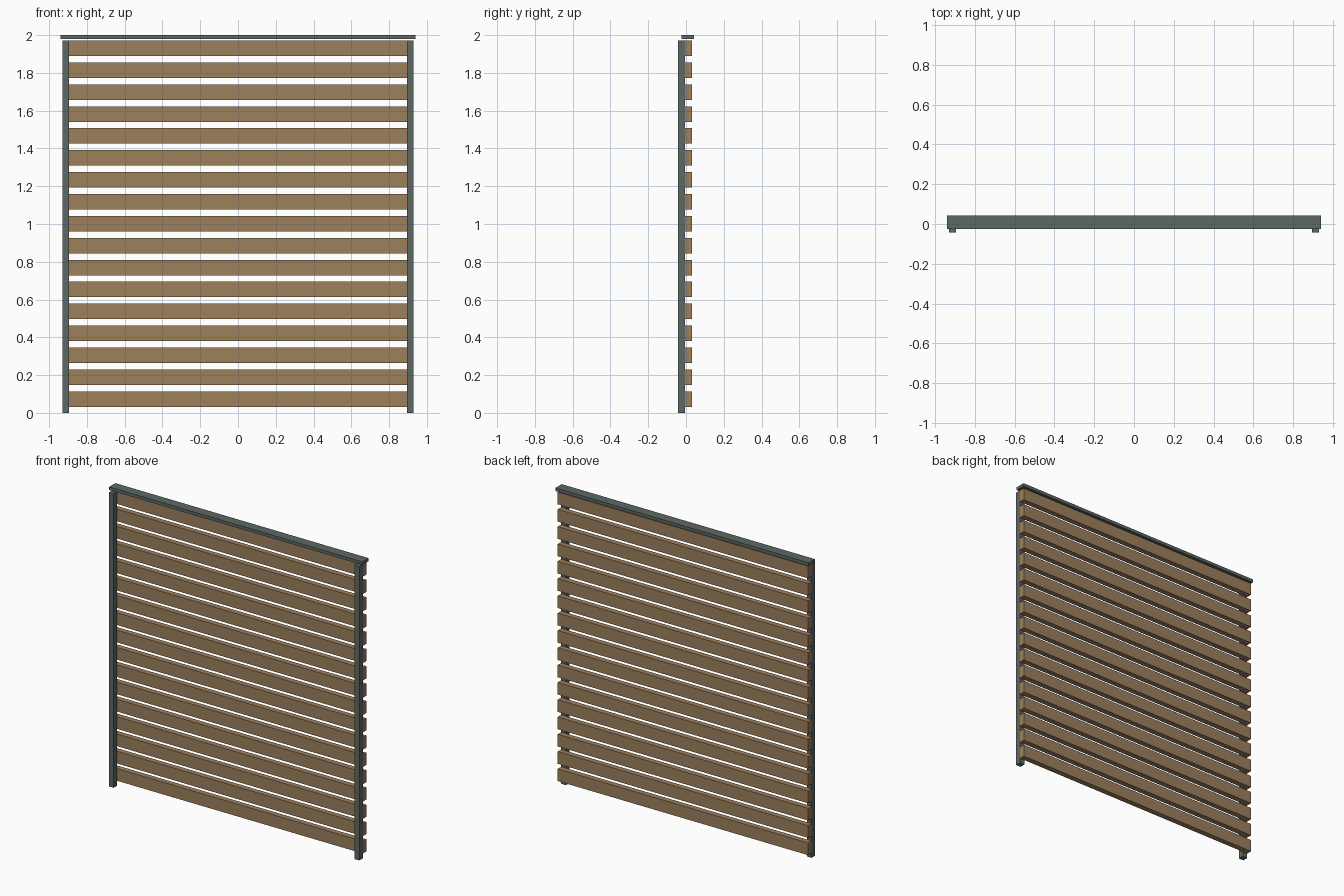
import bpy
import bmesh
from mathutils import Matrix, Vector

cube = bpy.data.objects.get("Cube")
if cube:
    bpy.data.objects.remove(cube, do_unlink=True)


def make_material(name, rgb):
    mat = bpy.data.materials.new(name)
    mat.use_nodes = True
    mat.diffuse_color = (*rgb, 1)
    mat.node_tree.nodes["Principled BSDF"].inputs["Base Color"].default_value = (*rgb, 1)
    return mat


def box(name, low, high, mat):
    """Axis-aligned box between two corners."""
    low, high = Vector(low), Vector(high)
    bm = bmesh.new()
    bmesh.ops.create_cube(bm, size=1, matrix=Matrix.Diagonal((*(high - low), 1)))
    mesh = bpy.data.meshes.new(name)
    bm.to_mesh(mesh)
    bm.free()
    mesh.materials.append(mat)
    obj = bpy.data.objects.new(name, mesh)
    obj.location = (low + high) / 2
    bpy.context.collection.objects.link(obj)
    return obj


wood = make_material("warm wood", (0.34, 0.215, 0.107))
metal = make_material("grey green metal", (0.112, 0.138, 0.13))

HALF_WIDTH = 0.93
POST_WIDTH = 0.036
JOINT_Y = -0.004     # where the slats meet the posts
SLATS = 17
PITCH = 0.1161
SLAT_HEIGHT = 0.082

# Upright posts at both ends
for name, x in (("right_post", -HALF_WIDTH), ("left_post", HALF_WIDTH - POST_WIDTH)):
    box(name, (x, -0.042, 0), (x + POST_WIDTH, JOINT_Y, 1.972), metal)

# Horizontal slats fixed behind the posts
for i in range(SLATS):
    z = 0.032 + i * PITCH
    box(f"slat_{i + 1}", (-HALF_WIDTH, JOINT_Y, z), (HALF_WIDTH, 0.033, z + SLAT_HEIGHT), wood)

# Flat capping rail
box("top_cap", (-0.94, -0.024, 1.979), (0.94, 0.042, 2), metal)
